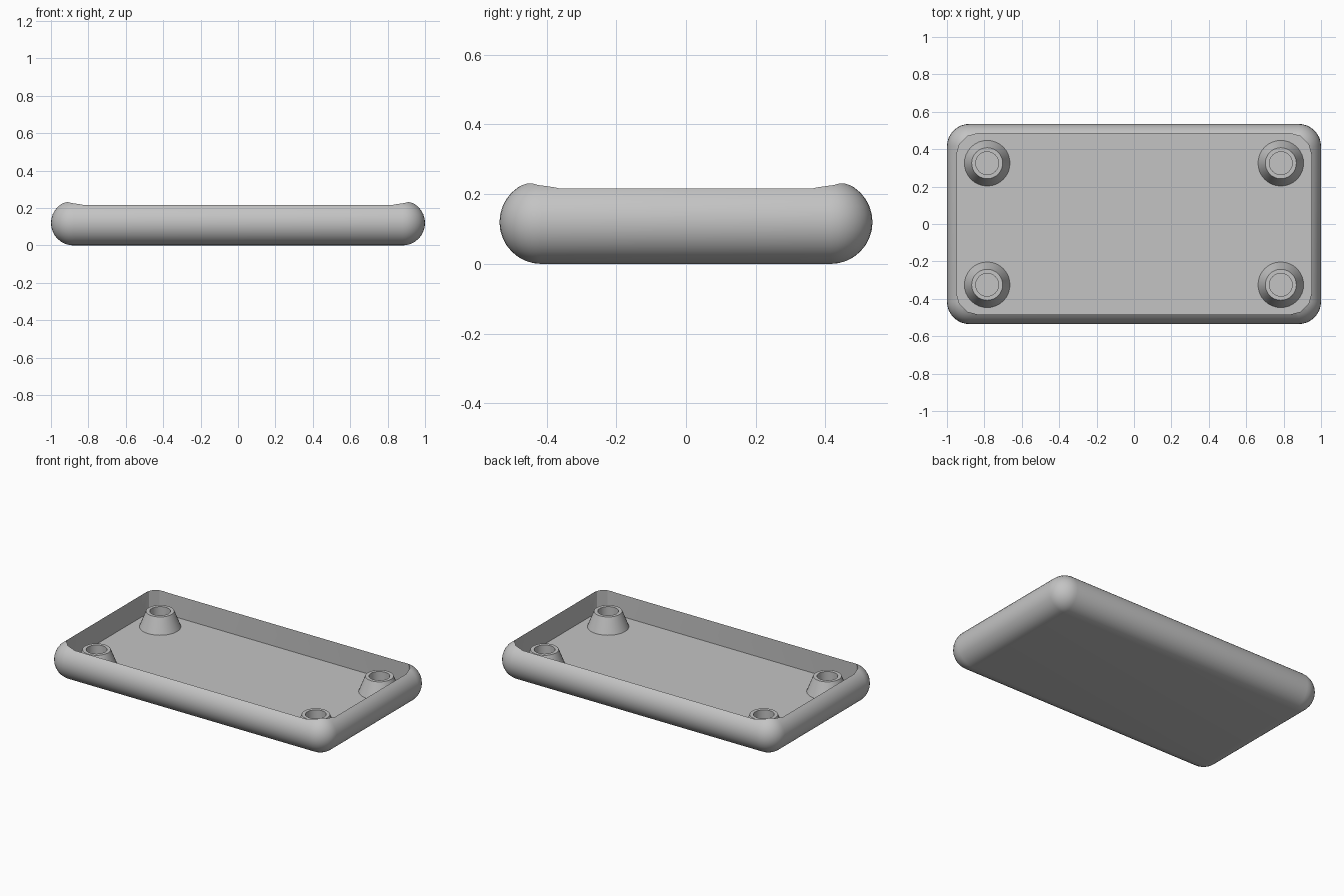
import bpy, bmesh, math
from mathutils import Matrix, Vector

if "Cube" in bpy.data.objects:
    bpy.data.objects.remove(bpy.data.objects["Cube"], do_unlink=True)

R = 0.12                      # edge rounding of the shell
CX, CY = 1 - R, 0.535 - R     # corner ball centres
FLOOR = 0.075
SIDES = [(sx, sy) for sx in (-1, 1) for sy in (-1, 1)]

grey = bpy.data.materials.new("plain_grey")
grey.use_nodes = True
colour = (0.55, 0.55, 0.55, 1)
grey.diffuse_color = colour
grey.node_tree.nodes["Principled BSDF"].inputs["Base Color"].default_value = colour


def to_object(bm, name):
    bmesh.ops.recalc_face_normals(bm, faces=bm.faces)
    mesh = bpy.data.meshes.new(name)
    bm.to_mesh(mesh)
    bm.free()
    mesh.materials.append(grey)
    obj = bpy.data.objects.new(name, mesh)
    bpy.context.collection.objects.link(obj)
    return obj


def activate(obj):
    bpy.ops.object.select_all(action="DESELECT")
    obj.select_set(True)
    bpy.context.view_layer.objects.active = obj


def smooth(obj, angle=35):
    activate(obj)
    bpy.ops.object.shade_smooth_by_angle(angle=math.radians(angle))


# Shell: hull around the outward quarter of a ball at each corner
ball = bmesh.new()
bmesh.ops.create_uvsphere(ball, u_segments=32, v_segments=16, radius=R)
bm = bmesh.new()
for sx, sy in SIDES:
    for v in ball.verts:
        if v.co.x * sx > -1e-5 and v.co.y * sy > -1e-5:
            bm.verts.new(v.co + Vector((sx * CX, sy * CY, R)))
ball.free()
bmesh.ops.convex_hull(bm, input=bm.verts[:])
loose = [v for v in bm.verts if not v.link_faces]
bmesh.ops.delete(bm, geom=loose, context="VERTS")
bmesh.ops.dissolve_limit(bm, angle_limit=0.01, verts=bm.verts[:], edges=bm.edges[:])
tray = to_object(bm, "tray_shell")

# Cavity: box with faceted upright corners
bm = bmesh.new()
depth = 0.4
bmesh.ops.create_cube(bm, size=1, matrix=Matrix.Translation((0, 0, FLOOR + depth / 2))
                      @ Matrix.Diagonal((1.9, 0.97, depth, 1)))
upright = [e for e in bm.edges if abs(e.verts[0].co.z - e.verts[1].co.z) > 0.1]
bmesh.ops.bevel(bm, geom=upright, offset=0.12, segments=3, profile=0.5, affect="EDGES")
cutter = to_object(bm, "cavity_cutter")
cutter.hide_render = True

cut = tray.modifiers.new("cavity", "BOOLEAN")
cut.operation = "DIFFERENCE"
cut.solver = "EXACT"
cut.object = cutter
activate(tray)
bpy.ops.object.modifier_apply(modifier=cut.name)
bpy.data.objects.remove(cutter, do_unlink=True)
smooth(tray, 29)

# Bosses: tapered hollow posts standing on the floor
profile = [(0.122, FLOOR), (0.083, 0.175), (0.061, 0.175), (0.061, FLOOR)]
for sx, sy in SIDES:
    bm = bmesh.new()
    verts = [bm.verts.new((r, 0, z)) for r, z in profile]
    edges = [bm.edges.new(pair) for pair in zip(verts, verts[1:])]
    bmesh.ops.spin(bm, geom=verts + edges, cent=(0, 0, 0), axis=(0, 0, 1),
                   angle=math.tau, steps=32, use_duplicate=False)
    bmesh.ops.remove_doubles(bm, verts=bm.verts[:], dist=0.0005)
    bmesh.ops.translate(bm, verts=bm.verts[:], vec=Vector((sx * 0.785, sy * 0.325, 0)))
    name = ("back" if sy > 0 else "front") + ("_left" if sx > 0 else "_right") + "_boss"
    smooth(to_object(bm, name))
